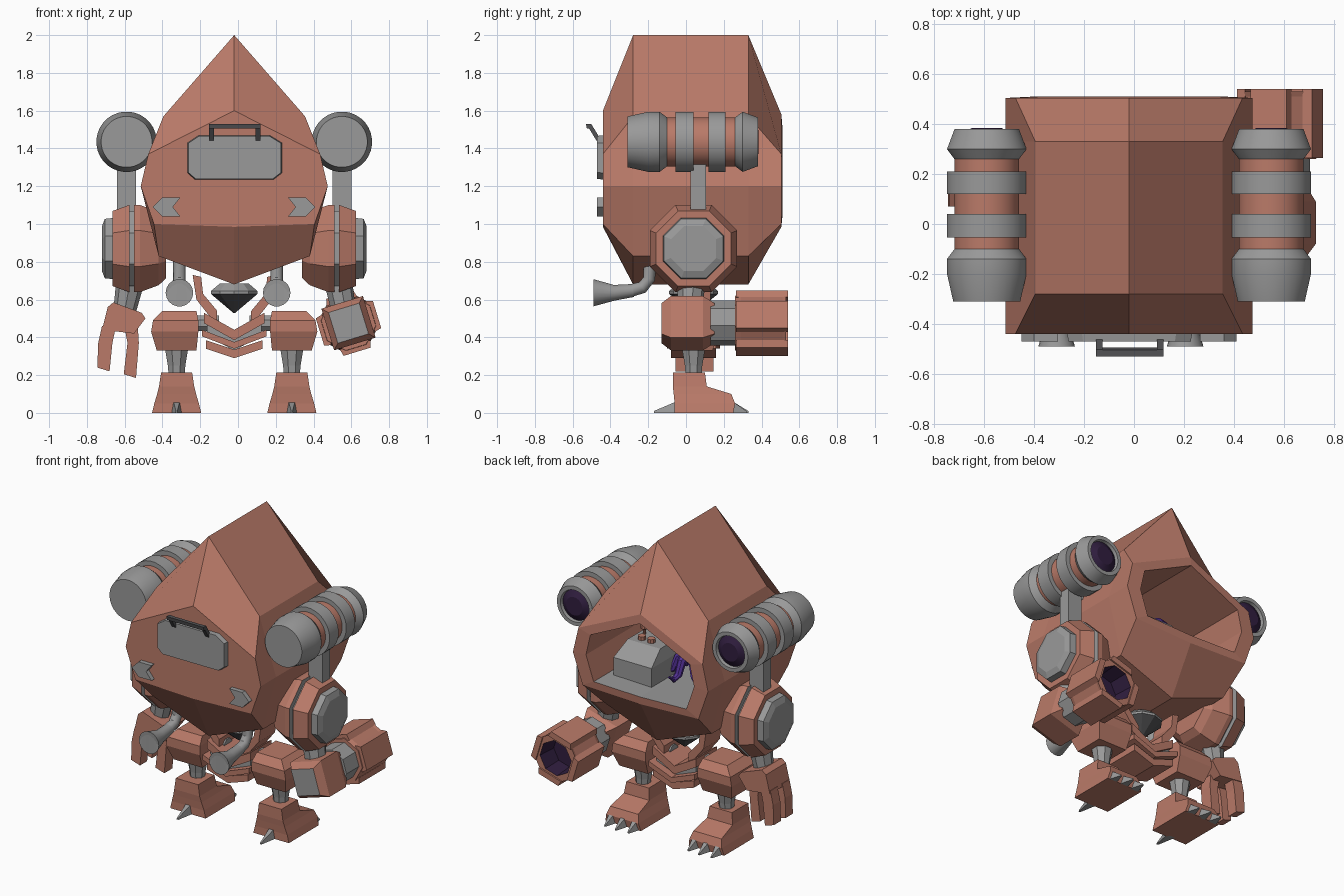
import bpy, bmesh, math
from mathutils import Vector, Matrix

if "Cube" in bpy.data.objects:
    bpy.data.objects.remove(bpy.data.objects["Cube"])

CX = -0.02  # symmetry plane of the machine


def material(name, col):
    m = bpy.data.materials.new(name)
    m.diffuse_color = (*col, 1)
    m.use_nodes = True
    m.node_tree.nodes["Principled BSDF"].inputs["Base Color"].default_value = m.diffuse_color
    return m


RUST = material("rust paint", (0.49, 0.195, 0.14))
GREY = material("grey metal", (0.32, 0.32, 0.32))
DARK = material("dark metal", (0.085, 0.085, 0.09))
VOID = material("dark purple glow", (0.03, 0.013, 0.05))
PURPLE = material("creature purple", (0.085, 0.03, 0.30))


def loft(name, rings, mats=(RUST,), bands=None, caps=(0, 0), smooth=False):
    """Skin a list of equal-length point rings; bands and caps give material slots."""
    bm = bmesh.new()
    vs = [[bm.verts.new(p) for p in r] for r in rings]
    n = len(rings[0])
    for k in range(len(rings) - 1):
        for i in range(n):
            j = (i + 1) % n
            f = bm.faces.new((vs[k][i], vs[k][j], vs[k + 1][j], vs[k + 1][i]))
            f.material_index = bands[k] if bands else 0
    for r, c in ((vs[0], caps[0]), (vs[-1], caps[1])):
        if c is not None:
            bm.faces.new(r).material_index = c
    bmesh.ops.recalc_face_normals(bm, faces=bm.faces)
    me = bpy.data.meshes.new(name)
    bm.to_mesh(me)
    bm.free()
    for m in mats:
        me.materials.append(m)
    ob = bpy.data.objects.new(name, me)
    bpy.context.collection.objects.link(ob)
    if smooth:
        bpy.ops.object.select_all(action='DESELECT')
        ob.select_set(True)
        bpy.context.view_layer.objects.active = ob
        bpy.ops.object.shade_smooth_by_angle(angle=math.radians(30))
    return ob


def place(axis, pos, u, v):
    return Vector({'x': (pos, u, v), 'y': (u, pos, v), 'z': (u, v, pos)}[axis])


def ngon(axis, pos, u, v, r, n, rot=0.0):
    a = [2 * math.pi * (i + 0.5) / n + rot for i in range(n)]
    return [place(axis, pos, u + r * math.cos(t), v + r * math.sin(t)) for t in a]


def lathe(name, axis, u, v, prof, n, mats=(RUST,), rot=0.0, **kw):
    return loft(name, [ngon(axis, p, u, v, r, n, rot) for p, r in prof], mats, **kw)


def prism(name, pts, lo, hi, mat=RUST, axis='y', inset=0.0):
    c = sum((Vector(p) for p in pts), Vector((0, 0))) / len(pts)
    small = [Vector(p).lerp(c, inset) for p in pts]
    return loft(name, [[place(axis, lo, *p) for p in small],
                       [place(axis, hi, *p) for p in pts]], (mat,))


def stack(name, levels, mat=RUST):
    """Rectangular levels: (z, x0, x1, y0, y1)."""
    return loft(name, [[Vector((a, c, z)), Vector((b, c, z)), Vector((b, d, z)), Vector((a, d, z))]
                       for z, a, b, c, d in levels], (mat,))


def tube(name, path, radii, n, mats, smooth=True, **kw):
    """Round tube through points, tapering by radii."""
    path = [Vector(p) for p in path]
    rings = []
    for i, p in enumerate(path):
        d = (path[min(i + 1, len(path) - 1)] - path[max(i - 1, 0)]).normalized()
        q = Vector((0, 0, 1)).rotation_difference(d)
        rings.append([p + q @ Vector((radii[i] * math.cos(t), radii[i] * math.sin(t), 0))
                      for t in (2 * math.pi * k / n for k in range(n))])
    return loft(name, rings, mats, smooth=smooth, **kw)


# --- hull with open cockpit at the back ---
def hull_ring(y, half, top, bottom):
    right = [Vector((CX + x, y, z)) for x, z in half]
    left = [Vector((CX - x, y, z)) for x, z in reversed(half)]
    return [Vector((CX, y, top))] + right + [Vector((CX, y, bottom))] + left


face = [(0.455, 1.37), (0.495, 1.2), (0.425, 1.0)]
mid = [(0.375, 1.57), (0.495, 1.2), (0.40, 0.83)]
hole = [(x * 0.8, 1.25 + (z - 1.25) * 0.82) for x, z in face]
hull = loft("hull", [hull_ring(-0.44, face, 1.6, 0.985), hull_ring(-0.28, mid, 2.0, 0.68),
                     hull_ring(0.33, mid, 2.0, 0.68), hull_ring(0.505, face, 1.58, 0.985),
                     hull_ring(0.51, hole, 1.52, 1.035), hull_ring(-0.2, hole, 1.52, 1.035)],
            (RUST, GREY))
for f in hull.data.polygons:  # grey cockpit floor
    c = f.center
    if 0 < c.y < 0.3 and 1.0 < c.z < 1.08 and abs(c.x - CX) < 0.3:
        f.material_index = 1

# --- cockpit console, buttons and pilot ---
stack("console", [(1.03, 0.0, 0.28, 0.05, 0.36), (1.16, 0.0, 0.28, 0.05, 0.36),
                  (1.24, 0.02, 0.26, 0.05, 0.24)], GREY)
for i, (x, y) in enumerate([(0.07, 0.1), (0.12, 0.19), (0.19, 0.19)]):
    lathe(f"button_{i}", 'z', x, y, [(1.23, 0.025), (1.265, 0.025)], 8)
lathe("lever_knob", 'z', 0.22, 0.12, [(1.23, 0.01), (1.27, 0.01), (1.28, 0.025), (1.31, 0.025), (1.32, 0.01)], 10)
lathe("creature_head", 'z', -0.1, 0.1,
      [(1.15, 0.03), (1.19, 0.055), (1.25, 0.075), (1.31, 0.07), (1.35, 0.03)], 12, (PURPLE,), smooth=True)
for i in range(6):
    a = math.radians(20 + 60 * i)
    path = [(-0.1 + r * math.cos(a), 0.1 + r * math.sin(a), z)
            for r, z in ((0.02, 1.19), (0.07, 1.16), (0.1, 1.08), (0.14, 1.06), (0.18, 1.09))]
    tube(f"creature_tentacle_{i}", path, [0.03, 0.028, 0.024, 0.018, 0.006], 8, (PURPLE,))

# --- front hatch, handle and arrows ---
hatch = [(-0.27, 1.27), (-0.23, 1.235), (0.19, 1.235), (0.235, 1.27),
         (0.235, 1.43), (0.17, 1.47), (-0.21, 1.47), (-0.27, 1.43)]
prism("hatch", hatch, -0.47, -0.43, GREY, inset=0.03)
for x in (-0.14, 0.105):
    loft("handle_post", [[Vector((x + a, y + b, z)) for a, b in
                          ((-0.013, -0.013), (0.013, -0.013), (0.013, 0.013), (-0.013, 0.013))]
                         for y, z in ((-0.46, 1.44), (-0.515, 1.53))], (DARK,))
stack("handle_bar", [(1.505, -0.153, 0.118, -0.525, -0.495), (1.53, -0.153, 0.118, -0.53, -0.505)], DARK)
arrow = [(0.43, 1.09), (0.38, 1.14), (0.285, 1.14), (0.325, 1.09), (0.285, 1.04), (0.38, 1.04)]

for s in (-1, 1):
    side = "left" if s < 0 else "right"
    X = lambda r: CX + s * r
    prism(f"arrow_{side}", [(X(x), z) for x, z in arrow], -0.47, -0.425, GREY)

    # shoulder cannon
    lathe(f"cannon_{side}", 'y', X(0.57), 1.435,
          [(-0.31, 0.135), (-0.2, 0.16), (-0.14, 0.16), (-0.1, 0.13), (-0.055, 0.13), (-0.055, 0.16),
           (0.04, 0.16), (0.04, 0.13), (0.12, 0.13), (0.12, 0.16), (0.21, 0.16), (0.21, 0.13),
           (0.26, 0.13), (0.3, 0.16), (0.38, 0.13), (0.38, 0.105), (0.36, 0.1), (0.385, 0.06)],
          32, (GREY, RUST, VOID), smooth=True,
          bands=[0, 0, 0, 1, 0, 0, 0, 1, 0, 0, 0, 1, 0, 0, 0, 0, 2], caps=(0, 2))
    stack(f"cannon_post_{side}", [(1.0, *sorted((X(0.52), X(0.62))), 0.025, 0.105),
                                  (1.32, *sorted((X(0.52), X(0.62))), 0.025, 0.105)], GREY)

    # octagonal shoulder with grey seam and hub
    lathe(f"shoulder_{side}", 'x', 0.04, 0.87,
          [(X(0.36), 0.17), (X(0.40), 0.21), (X(0.50), 0.25), (X(0.53), 0.25), (X(0.53), 0.215),
           (X(0.555), 0.215), (X(0.555), 0.25), (X(0.645), 0.215), (X(0.645), 0.175),
           (X(0.685), 0.17), (X(0.70), 0.13)], 8, (RUST, GREY),
          bands=[0, 0, 0, 1, 1, 1, 0, 0, 1, 1], caps=(0, 1))

    # hip axle, thigh, shin, foot
    lathe(f"hip_axle_{side}", 'x', 0.04, 0.475, [(X(0.08), 0.045), (X(0.24), 0.045)], 8, (GREY,))
    lv = [(0.33, 0.20, 0.41, -0.06, 0.14), (0.43, 0.19, 0.44, -0.1, 0.18),
          (0.49, 0.19, 0.43, -0.1, 0.18), (0.54, 0.20, 0.38, -0.06, 0.14)]
    stack(f"thigh_{side}", [(z, *sorted((X(a), X(b))), c, d) for z, a, b, c, d in lv])
    lathe(f"shin_{side}", 'z', X(0.305), 0.04, [(0.19, 0.045), (0.25, 0.05), (0.35, 0.068)], 8, (GREY,))
    fx = X(0.305)
    stack(f"foot_{side}", [(z, fx - w, fx + w, a, b) for z, w, a, b in
                           ((0, 0.13, -0.06, 0.25), (0.05, 0.118, -0.06, 0.26), (0.1, 0.103, -0.065, 0.24),
                            (0.14, 0.093, -0.07, 0.11), (0.215, 0.082, -0.07, 0.1))])
    claws = [(-0.085, 0.24, 0.32), (0, 0.24, 0.33), (0.085, 0.24, 0.32), (0, -0.04, -0.17)]
    for i, (dx, y0, y1) in enumerate(claws):
        h = 0.065
        loft(f"foot_claw_{side}_{i}",
             [[Vector((fx + dx + a, y0, z)) for a, z in ((-0.03, 0), (0.03, 0), (0.018, h), (-0.018, h))],
              [Vector((fx + dx + a, y1, z)) for a, z in ((-0.006, 0), (0.006, 0), (0.004, 0.01), (-0.004, 0.01))]],
             (GREY,))

    # pelvis side strut
    strut = [(0.22, 0.73), (0.175, 0.72), (0.165, 0.63), (0.09, 0.54), (0.09, 0.46), (0.2, 0.60)]
    prism(f"pelvis_strut_{side}", [(X(x), z) for x, z in strut], -0.04, 0.13)

    # exhaust pipe
    ex = -0.31 if s < 0 else 0.205
    tube(f"exhaust_pipe_{side}", [(ex, -0.19, 0.82), (ex, -0.195, 0.71), (ex, -0.23, 0.665), (ex, -0.30, 0.645)],
         [0.033, 0.033, 0.033, 0.035], 14, (GREY,))
    tube(f"exhaust_horn_{side}", [(ex, -0.28, 0.648), (ex, -0.38, 0.636), (ex, -0.49, 0.636),
                                  (ex, -0.485, 0.636), (ex, -0.42, 0.64)],
         [0.035, 0.042, 0.073, 0.06, 0.035], 18, (GREY, DARK), bands=[0, 0, 0, 1], caps=(0, 1))

# --- pelvis chevrons and core gem ---
def chevron(name, w, outer, inner, t, y0, y1, mat):
    pts = [(-w, outer), (0, inner), (w, outer), (w, outer - t), (0, inner - t), (-w, outer - t)]
    prism(name, [(CX + x, z) for x, z in pts], y0, y1, mat)


chevron("pelvis_upper", 0.16, 0.53, 0.44, 0.055, -0.07, 0.15, RUST)
chevron("pelvis_seam", 0.145, 0.48, 0.40, 0.07, -0.05, 0.13, GREY)
chevron("pelvis_middle", 0.17, 0.44, 0.375, 0.035, -0.1, 0.18, RUST)
chevron("pelvis_lower", 0.15, 0.385, 0.335, 0.045, -0.08, 0.16, RUST)
lathe("core_gem", 'z', CX, 0.04, [(0.53, 0.006), (0.63, 0.13), (0.645, 0.13), (0.685, 0.08)], 10,
      (DARK, GREY), bands=[0, 1, 1], caps=(0, 1))

# --- claw arm ---
tube("claw_wrist", [(-0.57, 0.04, 0.70), (-0.60, 0.04, 0.54)], [0.075, 0.06], 8, (GREY,), smooth=False)
prism("claw_palm", [(-0.69, 0.56), (-0.66, 0.585), (-0.51, 0.53), (-0.49, 0.50),
                    (-0.55, 0.42), (-0.72, 0.44)], -0.06, 0.15)
outer = [(-0.72, 0.46), (-0.65, 0.44), (-0.665, 0.37), (-0.68, 0.22), (-0.745, 0.24), (-0.74, 0.37)]
thumb = [(-0.60, 0.45), (-0.53, 0.45), (-0.525, 0.37), (-0.54, 0.185), (-0.605, 0.205), (-0.585, 0.37)]
prism("claw_finger_front", outer, -0.055, 0.02)
prism("claw_finger_back", outer, 0.07, 0.145)
prism("claw_thumb", thumb, 0.0, 0.085)

# --- gun arm, turned about its long axis ---
gx, gz, tilt = 0.585, 0.475, math.radians(17)
tube("gun_wrist", [(0.53, 0.03, 0.70), (0.56, 0.02, 0.54)], [0.075, 0.065], 8, (GREY,), smooth=False)
R2 = math.sqrt(2)
lathe("gun_elbow", 'y', gx, gz, [(-0.13, 0.085 * R2), (-0.08, 0.115 * R2), (0.09, 0.115 * R2), (0.15, 0.085 * R2)],
      4, (RUST, GREY), rot=tilt, caps=(1, 0))
lathe("gun_collar", 'y', gx, gz, [(0.13, 0.12), (0.28, 0.12)], 8, (GREY,), rot=tilt)
lathe("gun_barrel", 'y', gx, gz, [(0.26, 0.145), (0.29, 0.155), (0.51, 0.155), (0.53, 0.16), (0.53, 0.115), (0.40, 0.105)],
      8, (RUST, VOID), rot=tilt, bands=[0, 0, 0, 0, 1], caps=(0, 1))
for k in range(4):  # armour plates around the barrel
    m = Matrix.Rotation(-tilt + k * math.pi / 2, 3, 'Y')
    prof = [(-0.085, 0.12), (0.085, 0.12), (0.075, 0.158), (-0.075, 0.158)]
    loft(f"gun_plate_{k}", [[m @ Vector((x, 0, z)) + Vector((gx, y, gz)) for x, z in prof]
                            for y in (0.265, 0.54)])
